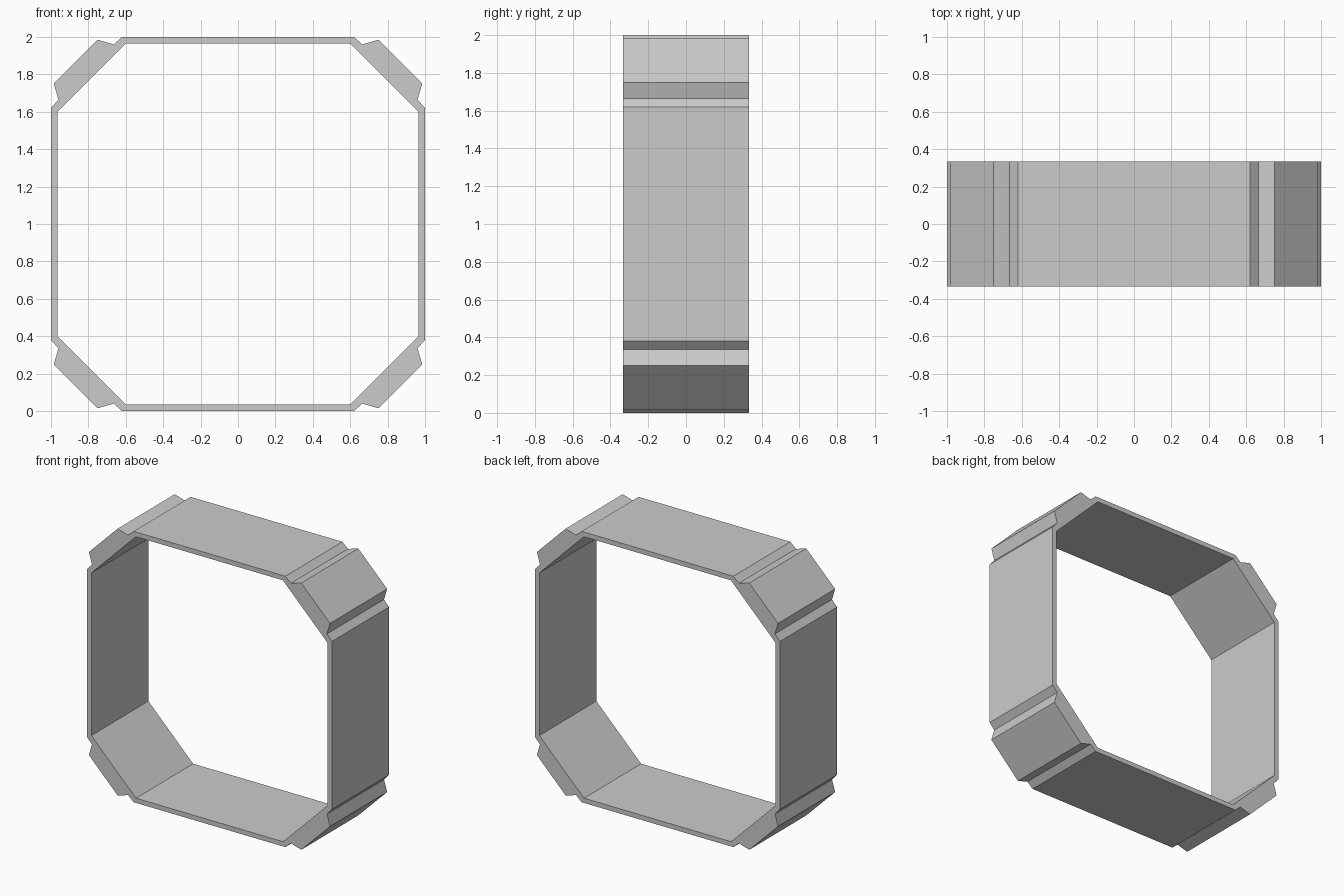
import bpy
import bmesh

if "Cube" in bpy.data.objects:
    bpy.data.objects.remove(bpy.data.objects["Cube"])

HALF_DEPTH = 0.333

# Corner block cross-section (x, z about the ring centre), from top wall round to side wall
corner = [(0.60, 0.965), (0.62, 1.0), (0.665, 0.96), (0.75, 0.985),
          (0.985, 0.75), (0.96, 0.665), (1.0, 0.62), (0.965, 0.60)]

bm = bmesh.new()

# Four corner blocks, each a quarter turn on from the last
corners = []
pts = corner
for _ in range(4):
    corners.append([bm.verts.new((x, -HALF_DEPTH, z + 1)) for x, z in pts])
    pts = [(-z, x) for x, z in pts]

# Front faces: corner blocks and the thin straight walls linking them
for i, c in enumerate(corners):
    n = corners[(i + 1) % 4]
    bm.faces.new(c)
    bm.faces.new((c[1], c[0], n[7], n[6]))

# Extrude the ring through its depth
ext = bmesh.ops.extrude_face_region(bm, geom=bm.faces[:], use_keep_orig=True)
back = [g for g in ext["geom"] if isinstance(g, bmesh.types.BMVert)]
bmesh.ops.translate(bm, verts=back, vec=(0, 2 * HALF_DEPTH, 0))
bmesh.ops.recalc_face_normals(bm, faces=bm.faces[:])

mesh = bpy.data.meshes.new("octagonal_ring_frame")
bm.to_mesh(mesh)
bm.free()
bpy.context.collection.objects.link(bpy.data.objects.new("octagonal_ring_frame", mesh))
